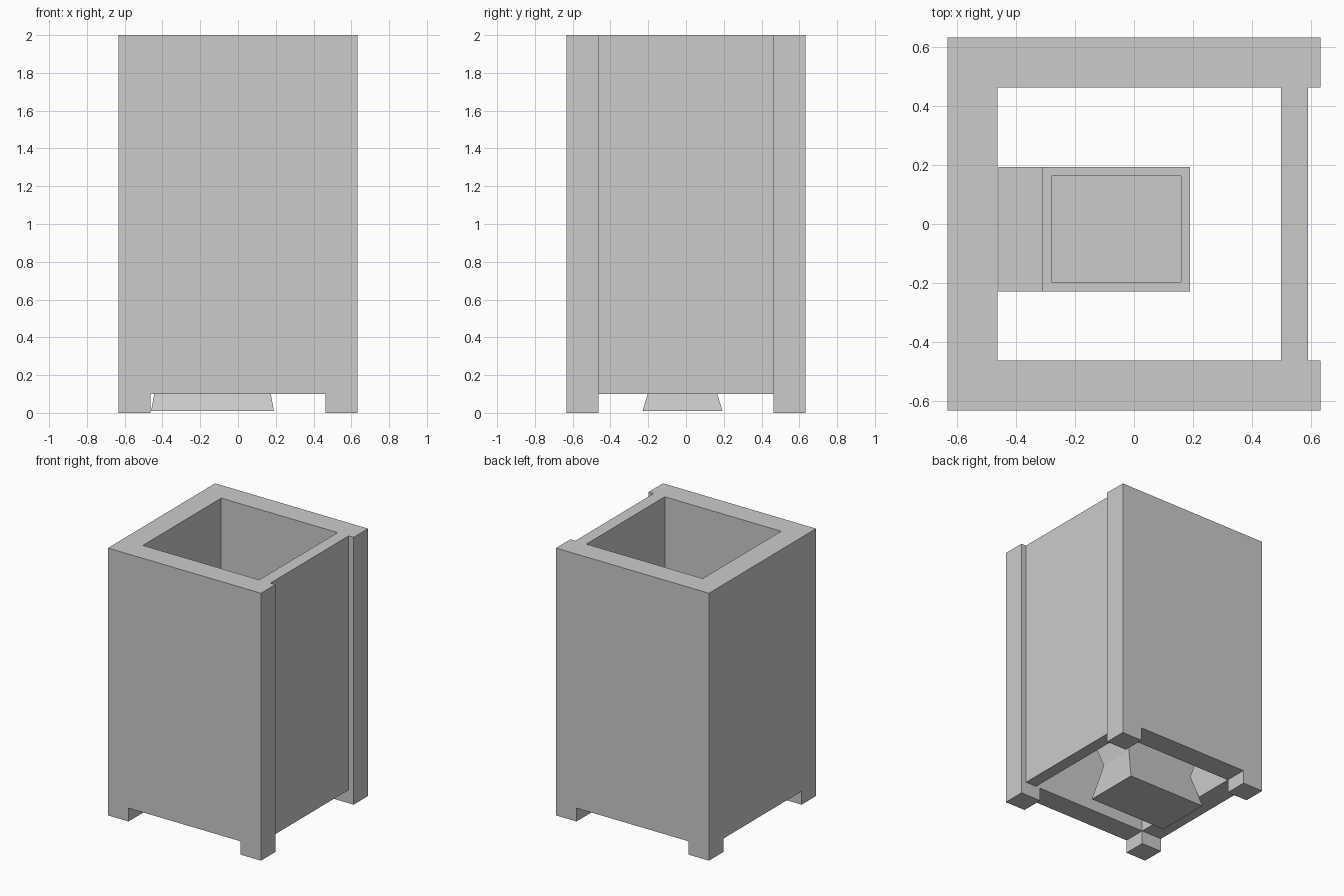
import bpy, bmesh

if "Cube" in bpy.data.objects:
    bpy.data.objects.remove(bpy.data.objects["Cube"])

OUT, INN = 0.633, 0.463   # outer half width, inner half width
GAP = 0.10                # height of the feet


def loft(name, rings):
    """Stack rectangular rings (x0, x1, y0, y1, z) into one closed mesh."""
    bm = bmesh.new()
    loops = []
    for x0, x1, y0, y1, z in rings:
        loops.append([bm.verts.new((x, y, z)) for x, y in
                      ((x0, y0), (x1, y0), (x1, y1), (x0, y1))])
    for a, b in zip(loops, loops[1:]):
        for i in range(4):
            j = (i + 1) % 4
            bm.faces.new((a[i], a[j], b[j], b[i]))
    bm.faces.new(loops[0][::-1])
    bm.faces.new(loops[-1])
    bmesh.ops.recalc_face_normals(bm, faces=bm.faces[:])
    me = bpy.data.meshes.new(name)
    bm.to_mesh(me)
    bm.free()
    ob = bpy.data.objects.new(name, me)
    bpy.context.collection.objects.link(ob)
    return ob


def box(name, x0, x1, y0, y1, z0, z1):
    return loft(name, [(x0, x1, y0, y1, z0), (x0, x1, y0, y1, z1)])


def cut(target, cutter):
    cutter.hide_render = True
    cutter.display_type = 'WIRE'
    cutter.hide_set(True)
    m = target.modifiers.new(cutter.name, 'BOOLEAN')
    m.operation, m.solver, m.object = 'DIFFERENCE', 'EXACT', cutter


# Cabin: thick walls, open top and bottom, recessed door side, four feet
cabin = box("cabin_walls", -OUT, OUT, -OUT, OUT, 0, 2)
cut(cabin, box("interior_cutter", -INN, 0.5, -INN, INN, -0.5, 2.5))
cut(cabin, box("door_recess_cutter", 0.592, 1, -INN, INN, -0.5, 2.5))
cut(cabin, box("side_gap_cutter", -1, 1, -INN, INN, -0.5, GAP))
cut(cabin, box("front_back_gap_cutter", -INN, INN, -1, 1, -0.5, GAP))

# Toilet pedestal: pinched waist, flat rim, shallow bowl
bowl = loft("toilet_bowl", [
    (-0.46, 0.19, -0.23, 0.193, 0.01),
    (-0.415, 0.145, -0.155, 0.118, 0.26),
    (-0.46, 0.19, -0.23, 0.193, 0.51),
    (-0.28, 0.16, -0.197, 0.163, 0.51),
    (-0.28, 0.16, -0.197, 0.163, 0.43)])

# Toilet tank on the back of the rim
box("toilet_tank", -0.46, -0.31, -0.23, 0.193, 0.51, 0.85)
